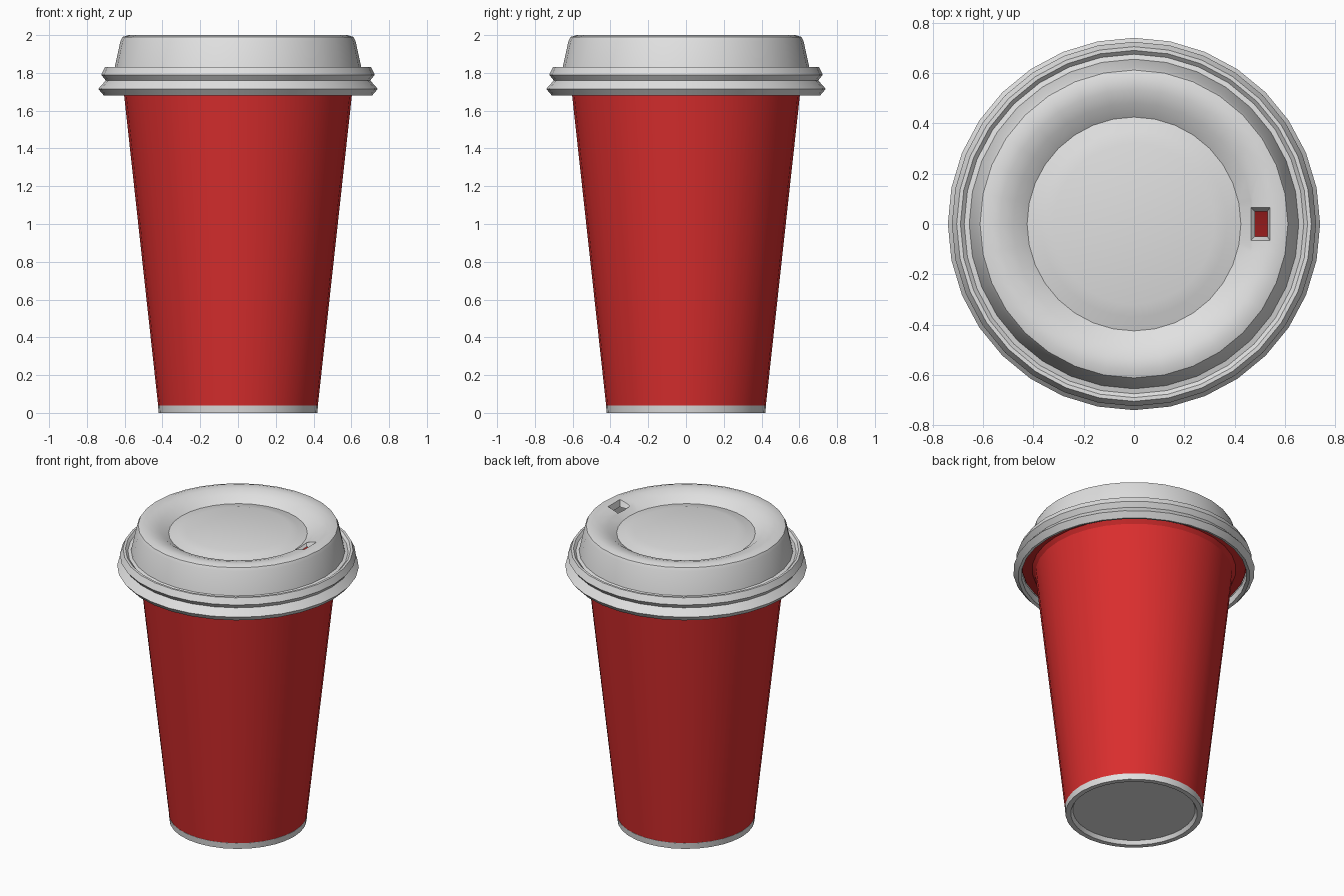
import bpy, bmesh, math
from mathutils import Vector

if "Cube" in bpy.data.objects:
    bpy.data.objects.remove(bpy.data.objects["Cube"])

SEG = 32


def material(name, rgb):
    m = bpy.data.materials.new(name)
    m.diffuse_color = (*rgb, 1)
    m.use_nodes = True
    m.node_tree.nodes["Principled BSDF"].inputs["Base Color"].default_value = m.diffuse_color
    return m


RED = material("red_paper", (0.70, 0.027, 0.027))
GREY = material("light_grey", (0.75, 0.75, 0.75))


def lathe(profile):
    """Revolve (radius, z) points about z; a radius of 0 closes the end."""
    bm = bmesh.new()
    rings = []
    for r, z in profile:
        n = SEG if r > 0 else 1
        rings.append([bm.verts.new((r * math.cos(math.tau * i / SEG),
                                    r * math.sin(math.tau * i / SEG), z)) for i in range(n)])
    for a, b in zip(rings, rings[1:]):
        for i in range(SEG):
            j = (i + 1) % SEG
            if len(a) == 1:
                bm.faces.new((a[0], b[j], b[i]))
            elif len(b) == 1:
                bm.faces.new((a[i], a[j], b[0]))
            else:
                bm.faces.new((a[i], a[j], b[j], b[i]))
    return bm


def finish(bm, name, mat):
    me = bpy.data.meshes.new(name)
    bm.to_mesh(me)
    bm.free()
    ob = bpy.data.objects.new(name, me)
    bpy.context.collection.objects.link(ob)
    me.materials.append(mat)
    bpy.ops.object.select_all(action='DESELECT')
    ob.select_set(True)
    bpy.context.view_layer.objects.active = ob
    bpy.ops.object.shade_smooth_by_angle(angle=math.radians(30))
    return ob


# Cup wall: outside, rolled lip, then the inside down to the floor
cup = lathe([(0.423, 0.04), (0.605, 1.70), (0.625, 1.725), (0.685, 1.735), (0.695, 1.76),
             (0.675, 1.79), (0.63, 1.79), (0.595, 1.75), (0.59, 1.70), (0.41, 0.06), (0, 0.06)])
finish(cup, "cup_body", RED)

# Base: recessed underside, foot ring and band
base = lathe([(0, 0.025), (0.375, 0.025), (0.388, 0.0), (0.42, 0.0), (0.424, 0.04), (0.41, 0.045)])
finish(base, "cup_base", GREY)

# Lid: skirt, snap rim, side wall, dished top and raised centre disc
lid = lathe([(0.69, 1.735), (0.69, 1.685), (0.71, 1.68), (0.74, 1.715), (0.70, 1.76), (0.724, 1.79),
             (0.705, 1.83), (0.69, 1.83), (0.675, 1.815), (0.655, 1.82), (0.622, 1.97),
             (0.612, 1.99), (0.58, 2.0), (0.535, 1.996), (0.48, 1.978), (0.425, 1.94),
             (0.37, 1.955), (0.32, 1.968), (0, 1.968)])

# Sip hole: cut a rectangle in the top, then taper its edge down to the opening
X0, X1, Y = 0.465, 0.54, 0.065
for co, no in (((X0, 0, 0), (1, 0, 0)), ((X1, 0, 0), (1, 0, 0)),
               ((0, Y, 0), (0, 1, 0)), ((0, -Y, 0), (0, 1, 0))):
    faces = [f for f in lid.faces if f.calc_center_median().z > 1.94
             and 0.425 < f.calc_center_median().x < 0.58
             and abs(f.calc_center_median().y) < 0.17]
    geom = set(faces)
    for f in faces:
        geom.update(f.edges)
        geom.update(f.verts)
    bmesh.ops.bisect_plane(lid, geom=list(geom), plane_co=Vector(co), plane_no=Vector(no), dist=1e-5)
hole = [f for f in lid.faces if X0 < f.calc_center_median().x < X1
        and abs(f.calc_center_median().y) < Y and f.calc_center_median().z > 1.9]
bmesh.ops.delete(lid, geom=hole, context='FACES')
edges = [e for e in lid.edges if e.is_boundary and all(v.co.z > 1.9 for v in e.verts)]
new = bmesh.ops.extrude_edge_only(lid, edges=edges)["geom"]
for v in new:
    if isinstance(v, bmesh.types.BMVert):
        v.co.x = 0.48 + (v.co.x - X0) / (X1 - X0) * 0.05
        v.co.y *= 0.05 / Y
        v.co.z = 1.955
bmesh.ops.recalc_face_normals(lid, faces=lid.faces)
finish(lid, "lid", GREY)
